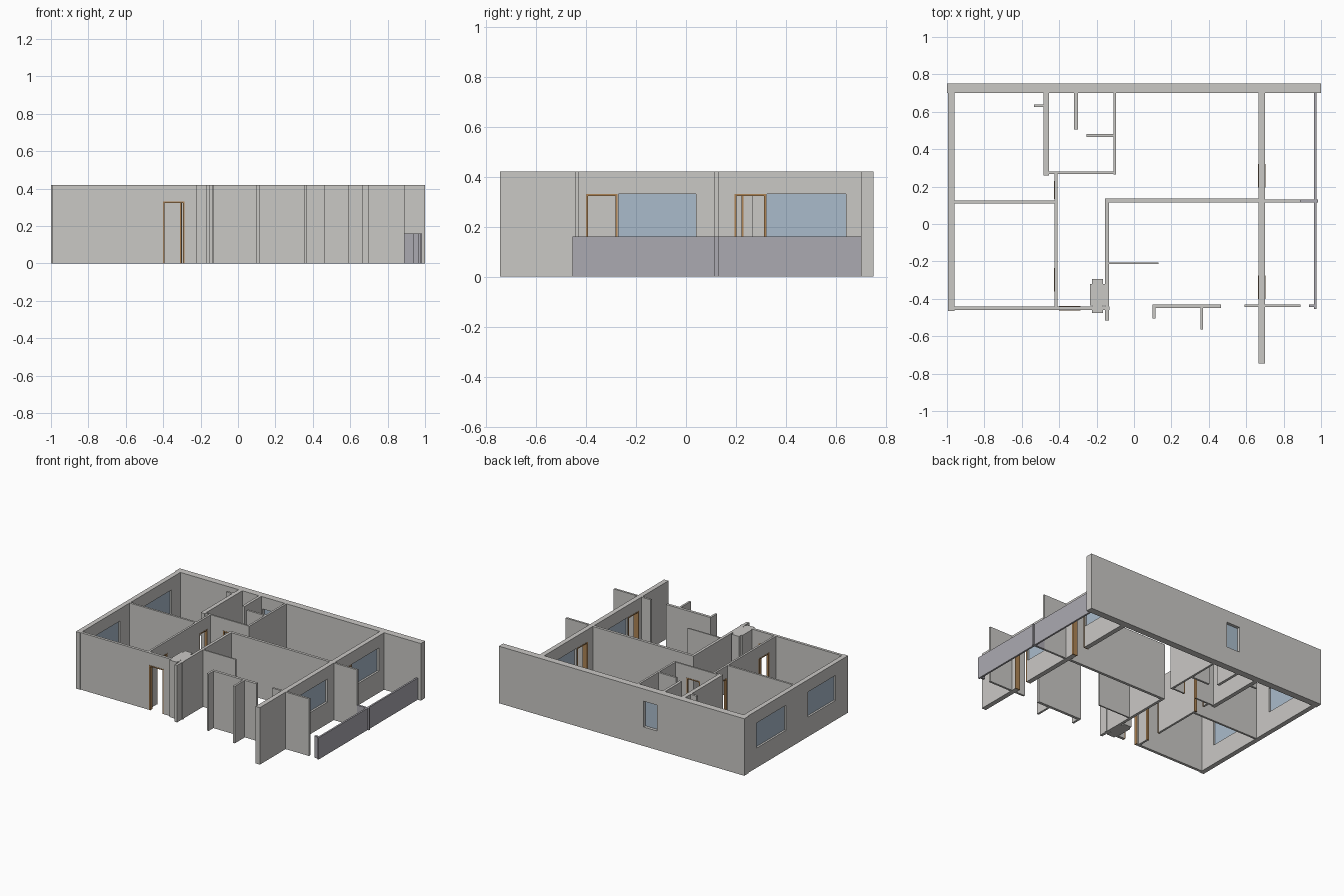
import bpy
import bmesh
from mathutils import Matrix, Vector

if "Cube" in bpy.data.objects:
    bpy.data.objects.remove(bpy.data.objects["Cube"], do_unlink=True)

HEIGHT = 0.42
LOW = 0.16
HEAD = 0.33


def material(name, rgb):
    mat = bpy.data.materials.new(name)
    mat.use_nodes = True
    mat.diffuse_color = (*rgb, 1)
    mat.node_tree.nodes["Principled BSDF"].inputs["Base Color"].default_value = (*rgb, 1)
    return mat


PLASTER = material("warm grey plaster", (0.59, 0.58, 0.56))
PARAPET = material("cool grey parapet", (0.41, 0.40, 0.44))
GLASS = material("pale blue glass", (0.40, 0.50, 0.60))
WOOD = material("brown door wood", (0.42, 0.23, 0.09))


def box(name, x, y, z, mat):
    """Box from (min, max) ranges on each axis."""
    lo, hi = Vector((x[0], y[0], z[0])), Vector((x[1], y[1], z[1]))
    bm = bmesh.new()
    place = Matrix.Translation((lo + hi) / 2) @ Matrix.Diagonal((*(hi - lo), 1))
    bmesh.ops.create_cube(bm, size=1, matrix=place)
    mesh = bpy.data.meshes.new(name)
    bm.to_mesh(mesh)
    bm.free()
    mesh.materials.append(mat)
    obj = bpy.data.objects.new(name, mesh)
    bpy.context.scene.collection.objects.link(obj)
    return obj


def cut(obj, cutter):
    """Subtract the cutter for good, then discard it."""
    mod = obj.modifiers.new("opening", 'BOOLEAN')
    mod.operation = 'DIFFERENCE'
    mod.solver = 'EXACT'
    mod.object = cutter
    bpy.context.view_layer.update()
    graph = bpy.context.evaluated_depsgraph_get()
    mesh = bpy.data.meshes.new_from_object(obj.evaluated_get(graph))
    obj.modifiers.clear()
    obj.data = mesh
    bpy.data.objects.remove(cutter, do_unlink=True)


def wall(name, x, y, doors=(), windows=(), sill=LOW):
    """Full-height wall; openings are ranges along its longer direction."""
    obj = box(name, x, y, (0, HEIGHT), PLASTER)
    along_x = x[1] - x[0] > y[1] - y[0]
    depth = y if along_x else x

    def part(label, span, thick, z, mat):
        a, b = (span, thick) if along_x else (thick, span)
        return box(label, a, b, z, mat)

    through = (depth[0] - 0.02, depth[1] + 0.02)
    mid = sum(depth) / 2
    for i, (a, b) in enumerate(doors, 1):
        cut(obj, part("door_cutter", (a, b), through, (-0.05, HEAD), PLASTER))
        trim = (depth[0] - 0.002, depth[1] + 0.002)
        t = 0.008
        tag = f"{name}_door_{i}"
        part(tag + "_jamb_a", (a, a + t), trim, (0, HEAD), WOOD)
        part(tag + "_jamb_b", (b - t, b), trim, (0, HEAD), WOOD)
        part(tag + "_head", (a + t, b - t), trim, (HEAD - t, HEAD), WOOD)
    for i, span in enumerate(windows, 1):
        cut(obj, part("window_cutter", span, through, (sill, HEAD), PLASTER))
        part(f"{name}_glass_{i}", span, (mid - 0.003, mid + 0.003), (sill, HEAD), GLASS)


# Outer walls
wall("back_wall", (-1, 1), (0.70, 0.75), windows=[(-0.29, -0.18)], sill=0.14)
wall("right_wall", (-0.995, -0.96), (-0.465, 0.70),
     windows=[(-0.32, 0), (0.255, 0.60)], sill=0.145)
wall("front_wall", (-0.96, -0.13), (-0.46, -0.44), doors=[(-0.40, -0.285)])
wall("balcony_wall", (0.665, 0.70), (-0.745, 0.70),
     doors=[(-0.40, -0.275), (0.195, 0.32)], windows=[(-0.27, 0.04), (0.325, 0.64)])

# Bedroom and hall partitions
wall("bedroom_partition", (-0.96, -0.41), (0.11, 0.125))
wall("hall_wall", (-0.425, -0.41), (-0.44, 0.275),
     doors=[(-0.36, -0.235), (0.135, 0.23)])
wall("bathroom_front_wall", (-0.455, -0.095), (0.268, 0.28), doors=[(-0.31, -0.20)])
wall("bathroom_right_wall", (-0.485, -0.455), (0.26, 0.70))
wall("bathroom_left_wall", (-0.11, -0.095), (0.265, 0.70))
wall("bathroom_divider", (-0.32, -0.30), (0.505, 0.70))
wall("shower_partition", (-0.255, -0.11), (0.465, 0.48))
wall("closet_stub", (-0.535, -0.485), (0.625, 0.64))

# Living room partitions
wall("living_side_wall", (-0.155, -0.135), (-0.515, 0.135))
wall("living_back_wall", (-0.135, 0.665), (0.115, 0.135))
wall("thin_screen_wall", (-0.135, 0.13), (-0.215, -0.205))

# Front wall pieces with their short returns
wall("entry_front_wall", (0.10, 0.465), (-0.45, -0.43))
wall("entry_return_wall", (0.10, 0.115), (-0.505, -0.45))
wall("entry_fin_wall", (0.355, 0.37), (-0.565, -0.45))
wall("balcony_front_wall", (0.59, 0.89), (-0.445, -0.43))

# Service shaft beside the entrance
wall("shaft_block", (-0.225, -0.165), (-0.475, -0.295))
wall("shaft_right_panel", (-0.235, -0.225), (-0.435, -0.32))
wall("shaft_left_panel", (-0.165, -0.155), (-0.435, -0.32))

# Balcony divider and low parapet
wall("balcony_divider", (0.70, 0.89), (0.115, 0.13))
box("low_divider", (0.89, 0.985), (0.115, 0.13), (0, LOW), PARAPET)
box("balcony_parapet", (0.962, 0.975), (-0.455, 0.70), (0, LOW), PARAPET)
box("parapet_return", (0.935, 0.962), (-0.445, -0.43), (0, LOW), PARAPET)
